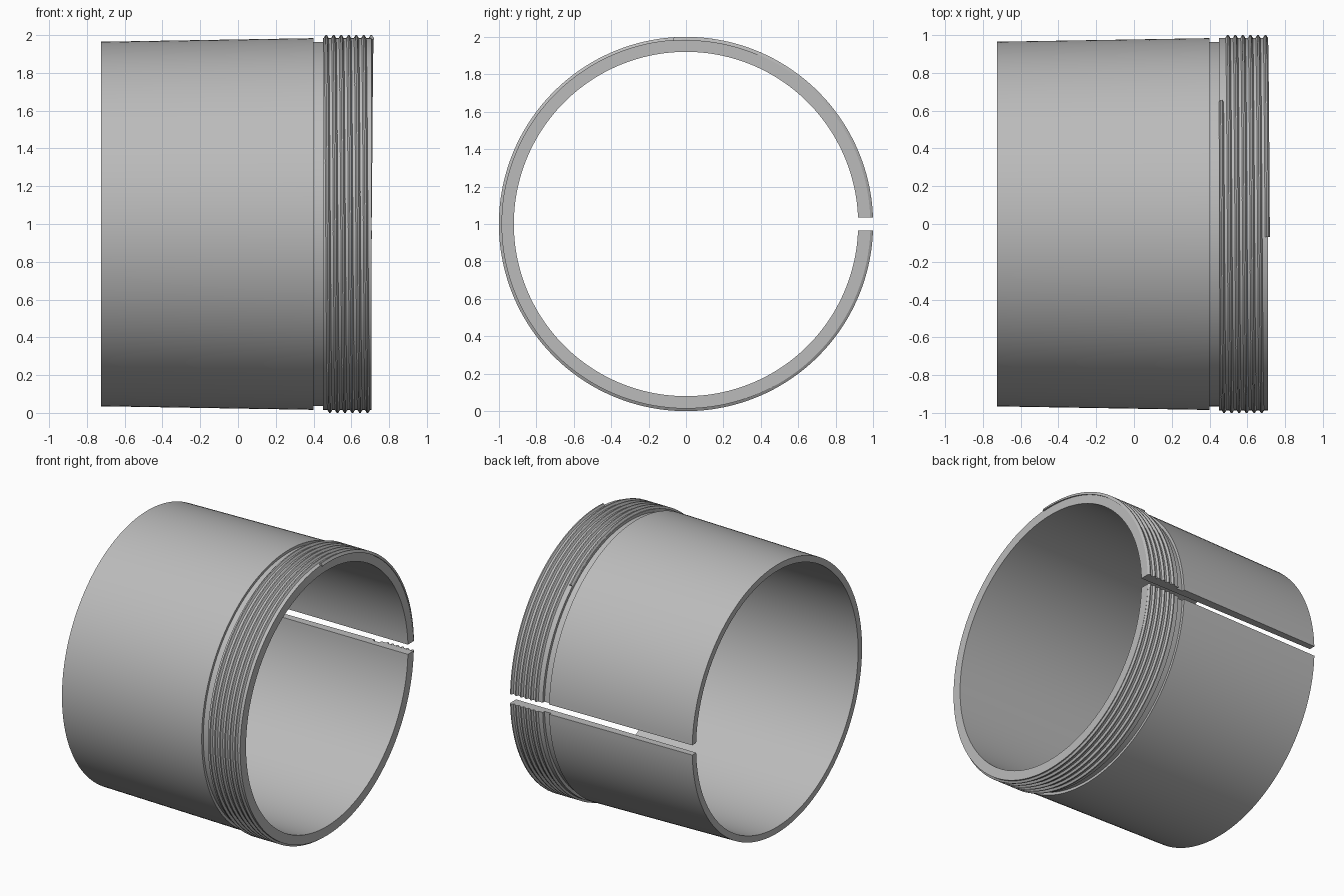
import bpy, bmesh
from math import sin, cos, asin, pi, radians, ceil

cube = bpy.data.objects.get("Cube")
if cube:
    bpy.data.objects.remove(cube, do_unlink=True)

HALF_SLOT = 0.035
END_X = 0.708

steel = bpy.data.materials.new("grey steel")
steel.use_nodes = True
GREY = (0.5, 0.5, 0.5, 1)
steel.diffuse_color = GREY
steel.node_tree.nodes["Principled BSDF"].inputs["Base Color"].default_value = GREY


def sweep(bm, section, start, stop, steps):
    """Sweep a closed (x, radius) section about the x axis, capping both ends.
    section(angle) gives the points; start and stop give the angle for a radius."""
    rings = []
    for i in range(steps + 1):
        t = i / steps
        ring = []
        for x, r in section(t):
            a = start(r) + (stop(r) - start(r)) * t
            ring.append(bm.verts.new((x, r * cos(a), 1 + r * sin(a))))
        rings.append(ring)
    n = len(rings[0])
    for a, b in zip(rings, rings[1:]):
        for j in range(n):
            k = (j + 1) % n
            bm.faces.new((a[j], a[k], b[k], b[j]))
    bm.faces.new(rings[0])
    bm.faces.new(rings[-1][::-1])


def finish(name, bm):
    bmesh.ops.recalc_face_normals(bm, faces=bm.faces)
    mesh = bpy.data.meshes.new(name)
    bm.to_mesh(mesh)
    bm.free()
    mesh.materials.append(steel)
    obj = bpy.data.objects.new(name, mesh)
    bpy.context.collection.objects.link(obj)
    bpy.ops.object.select_all(action='DESELECT')
    obj.select_set(True)
    bpy.context.view_layer.objects.active = obj
    bpy.ops.object.shade_smooth_by_angle(angle=radians(25))


def slot_start(r):
    return asin(HALF_SLOT / r)


def slot_stop(r):
    return 2 * pi - asin(HALF_SLOT / r)


# Split tapered sleeve with a relief groove and a collar for the thread
profile = [(-0.725, 0.92), (-0.725, 0.965), (0.40, 0.984), (0.40, 0.965),
           (0.45, 0.965), (0.45, 0.986), (END_X, 0.986), (END_X, 0.92)]
bm = bmesh.new()
sweep(bm, lambda t: profile, slot_start, slot_stop, 160)
finish("split_sleeve", bm)

# Helical thread ridge, interrupted by the slot on every turn
TURNS = 6
FIRST, LAST = radians(49), radians(94) + TURNS * 2 * pi
FIRST_X, LAST_X = 0.462, 0.706
bm = bmesh.new()
for turn in range(TURNS + 1):
    base = turn * 2 * pi
    a0 = max(FIRST, base + slot_start(1))
    a1 = min(LAST, base + slot_stop(1))

    def ridge(t):
        a = a0 + (a1 - a0) * t
        x = FIRST_X + (LAST_X - FIRST_X) * (a - FIRST) / (LAST - FIRST)
        return [(x - 0.013, 0.98), (x - 0.013, 0.985), (x - 0.004, 1.0),
                (x + 0.004, 1.0), (x + 0.013, 0.985), (x + 0.013, 0.98)]

    sweep(bm, ridge, lambda r: a0, lambda r: a1, ceil((a1 - a0) / (2 * pi) * 160))
finish("thread_ridge", bm)
